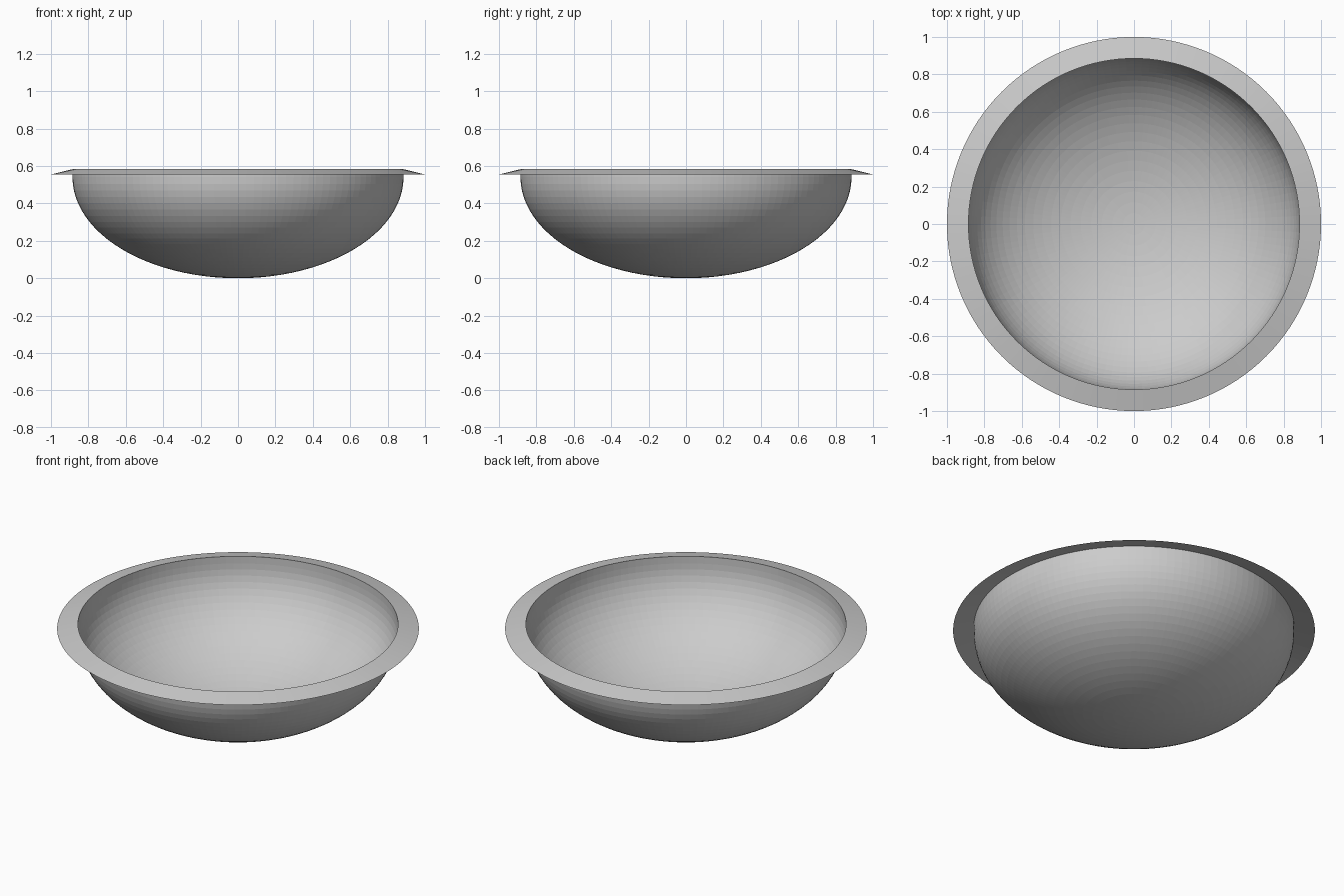
import bpy, bmesh, math

if "Cube" in bpy.data.objects:
    bpy.data.objects.remove(bpy.data.objects["Cube"])


def revolve(name, profile, sides=128):
    """Spin an (r, z) profile about the z axis into a thin sheet."""
    bm = bmesh.new()
    verts = [bm.verts.new((r, 0, z)) for r, z in profile]
    edges = [bm.edges.new(pair) for pair in zip(verts, verts[1:])]
    bmesh.ops.spin(bm, geom=verts + edges, cent=(0, 0, 0), axis=(0, 0, 1),
                   angle=math.tau, steps=sides, use_duplicate=False)
    bmesh.ops.remove_doubles(bm, verts=bm.verts, dist=1e-4)
    bmesh.ops.recalc_face_normals(bm, faces=bm.faces)
    mesh = bpy.data.meshes.new(name)
    bm.to_mesh(mesh)
    bm.free()
    obj = bpy.data.objects.new(name, mesh)
    bpy.context.collection.objects.link(obj)
    return obj


RADIUS, DEPTH, TOP, RIM = 0.885, 0.54, 0.583, 0.555

# Bowl: half-ellipse bottom with a short straight wall
steps = 24
curve = [(RADIUS * math.sin(math.pi / 2 * i / steps),
          DEPTH * (1 - math.cos(math.pi / 2 * i / steps))) for i in range(steps + 1)]
revolve("bowl", curve + [(RADIUS, TOP)])

# Rim: thin flange sloping down and outward
revolve("rim", [(RADIUS, TOP), (1.0, RIM)])
